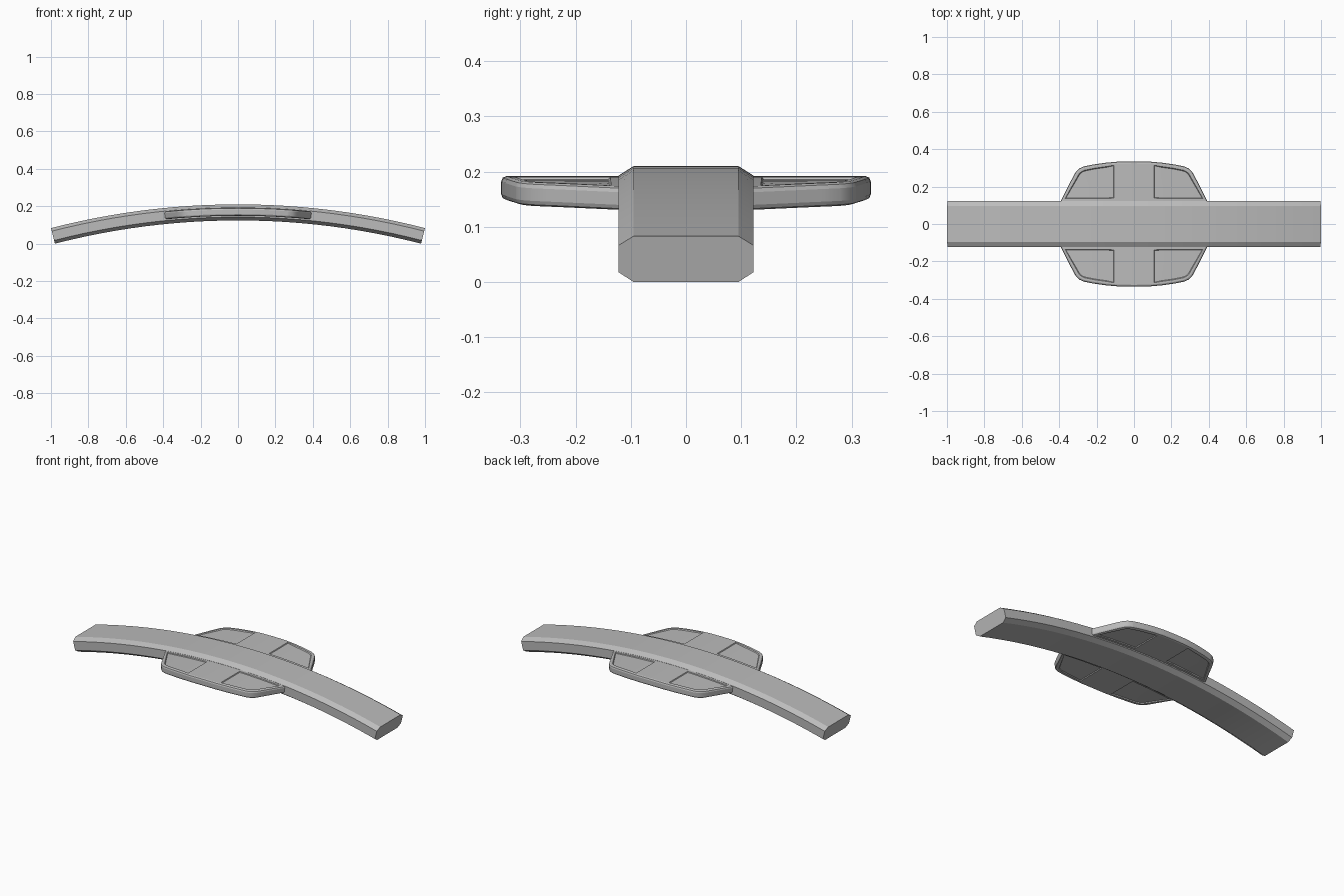
import bpy, bmesh, math

cube = bpy.data.objects.get("Cube")
if cube:
    bpy.data.objects.remove(cube, do_unlink=True)

RADIUS = 4.0      # radius of the arched top surface
TOP = 0.21        # height of the crown
THICK = 0.0858    # thickness of the band
HALF_ARC = RADIUS * math.asin(1 / RADIUS)

grey = bpy.data.materials.new("mid_grey")
grey.use_nodes = True
colour = (0.5, 0.5, 0.5, 1)
grey.diffuse_color = colour
grey.node_tree.nodes["Principled BSDF"].inputs["Base Color"].default_value = colour


def prism(points, offset):
    """Solid made by extruding a closed outline along an offset."""
    bm = bmesh.new()
    face = bm.faces.new([bm.verts.new(p) for p in points])
    ext = bmesh.ops.extrude_face_region(bm, geom=[face])["geom"]
    bmesh.ops.translate(bm, vec=offset,
                        verts=[g for g in ext if isinstance(g, bmesh.types.BMVert)])
    bmesh.ops.recalc_face_normals(bm, faces=bm.faces)
    return bm


def cut(bm, axis, at):
    co, no = [0, 0, 0], [0, 0, 0]
    co[axis], no[axis] = at, 1
    bmesh.ops.bisect_plane(bm, geom=bm.verts[:] + bm.edges[:] + bm.faces[:],
                           dist=1e-5, plane_co=co, plane_no=no)


def bend_and_finish(bm, name, half_length, slices):
    """Slice along x, wrap onto the arc and make the object."""
    for i in range(1, slices):
        cut(bm, 0, half_length * (2 * i / slices - 1))
    for v in bm.verts:
        r, a = RADIUS + v.co.z - TOP, v.co.x / RADIUS
        v.co.x, v.co.z = r * math.sin(a), TOP - RADIUS + r * math.cos(a)
    mesh = bpy.data.meshes.new(name)
    bm.to_mesh(mesh)
    bm.free()
    mesh.materials.append(grey)
    obj = bpy.data.objects.new(name, mesh)
    bpy.context.collection.objects.link(obj)
    bpy.ops.object.select_all(action='DESELECT')
    obj.select_set(True)
    bpy.context.view_layer.objects.active = obj
    bpy.ops.object.shade_smooth_by_angle(angle=math.radians(22))
    return obj


# Arched band with chamfered long edges
side = [(0.095, TOP), (0.122, TOP - 0.017),
        (0.122, TOP - THICK + 0.018), (0.095, TOP - THICK)]
section = side + [(-y, z) for y, z in reversed(side)]
band = prism([(-HALF_ARC, y, z) for y, z in section], (2 * HALF_ARC, 0, 0))
bend_and_finish(band, "arched_band", HALF_ARC, 24)

# Central pad: rounded outline, mirrored from one quarter
quarter = [(0.08, 0.334), (0.15, 0.328), (0.22, 0.318), (0.27, 0.308),
           (0.295, 0.297), (0.313, 0.28), (0.33, 0.25), (0.402, 0.11)]
right = [(0, 0.335)] + quarter + [(x, -y) for x, y in reversed(quarter)]
outline = right + [(-x, -y) for x, y in right]
low, high = 0.149, 0.192
pad = prism([(x, y, low) for x, y in outline], (0, 0, high - low))
rims = [e for e in pad.edges if abs(e.verts[0].co.z - e.verts[1].co.z) < 1e-5]
bmesh.ops.bevel(pad, geom=rims, offset=0.01, offset_type='OFFSET',
                segments=2, profile=0.5, affect='EDGES')

# Shallow recessed panels in the four corners, above and below
for s in (-1, 1):
    cut(pad, 0, s * 0.1)
    cut(pad, 1, s * 0.13)
pad.normal_update()
panels = []
for f in pad.faces:
    c = f.calc_center_median()
    if abs(f.normal.z) > 0.99 and abs(c.x) > 0.1 and abs(c.y) > 0.13:
        panels.append(f)
bmesh.ops.inset_individual(pad, faces=panels, thickness=0.011, depth=0)
bmesh.ops.inset_individual(pad, faces=panels, thickness=0.004, depth=-0.005)
bend_and_finish(pad, "central_pad", 0.402, 12)
